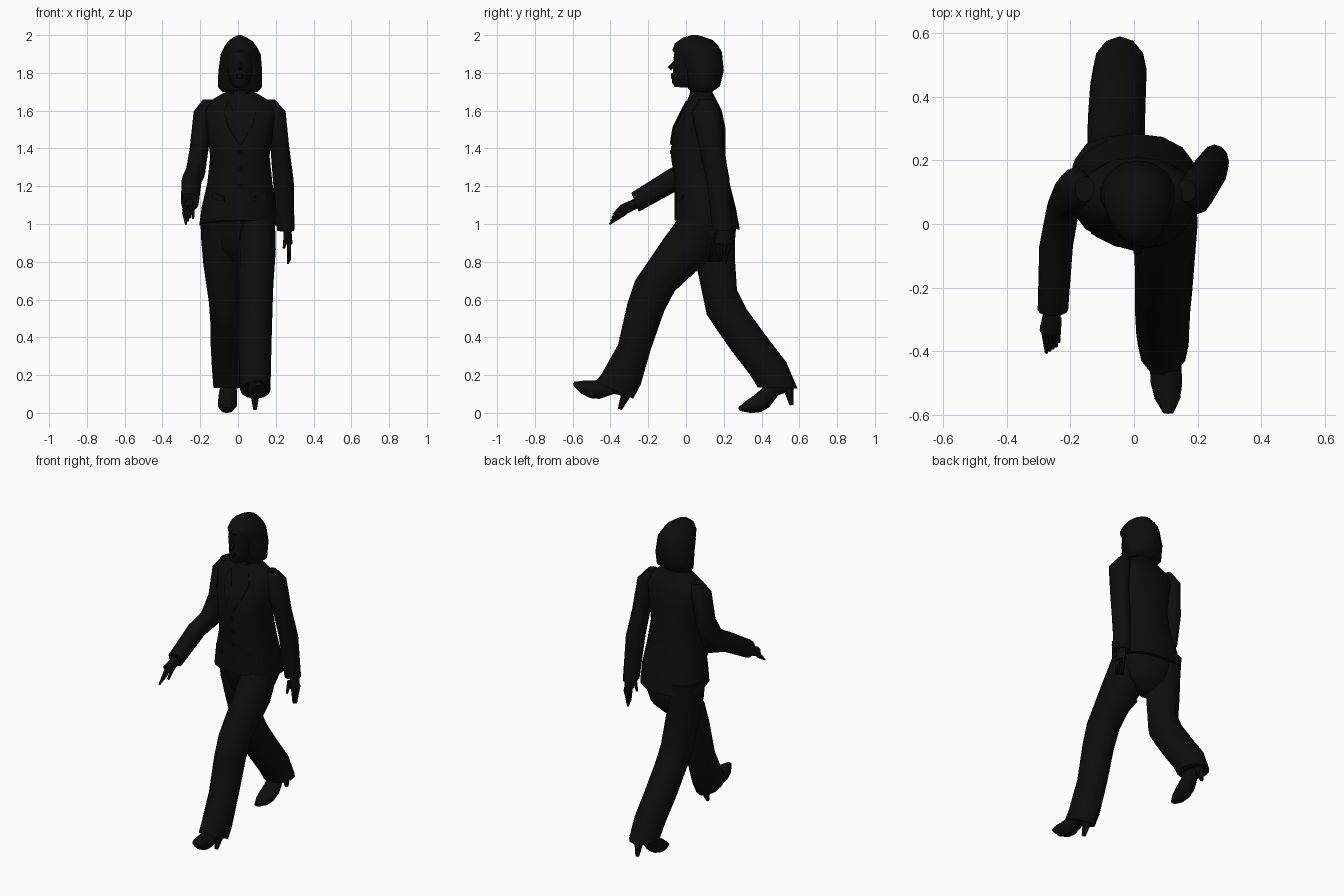
import bpy, bmesh, math
from mathutils import Vector

default_cube = bpy.data.objects.get("Cube")
if default_cube:
    bpy.data.objects.remove(default_cube, do_unlink=True)

# One near-black colour covers the whole figure
black = bpy.data.materials.new("near_black")
black.use_nodes = True
shade = (.004, .004, .004, 1)
black.diffuse_color = shade
black.node_tree.nodes["Principled BSDF"].inputs["Base Color"].default_value = shade


def finish(name, bm, smooth_angle=math.radians(45)):
    """Turn a bmesh into a named, shaded object."""
    bmesh.ops.recalc_face_normals(bm, faces=bm.faces)
    mesh = bpy.data.meshes.new(name)
    bm.to_mesh(mesh)
    bm.free()
    mesh.materials.append(black)
    obj = bpy.data.objects.new(name, mesh)
    bpy.context.collection.objects.link(obj)
    bpy.ops.object.select_all(action='DESELECT')
    obj.select_set(True)
    bpy.context.view_layer.objects.active = obj
    bpy.ops.object.shade_smooth_by_angle(angle=smooth_angle)
    return obj


def loft(name, rings, sides=12, power=1.0):
    """Skin rings given as front y, front z, back y, back z, centre x, half width."""
    bm = bmesh.new()
    loops = []
    for front_y, front_z, back_y, back_z, centre_x, half_width in rings:
        front = Vector((centre_x, front_y, front_z))
        back = Vector((centre_x, back_y, back_z))
        middle, reach = (front + back) / 2, (front - back) / 2
        loop = []
        for i in range(sides):
            angle = math.tau * i / sides
            c, s = math.cos(angle), math.sin(angle)
            c = math.copysign(abs(c) ** power, c)
            s = math.copysign(abs(s) ** power, s)
            loop.append(bm.verts.new(middle + reach * c + Vector((half_width * s, 0, 0))))
        loops.append(loop)
    for lower, upper in zip(loops, loops[1:]):
        for i in range(sides):
            j = (i + 1) % sides
            bm.faces.new((lower[i], lower[j], upper[j], upper[i]))
    bm.faces.new(loops[0])
    bm.faces.new(loops[-1])
    return finish(name, bm)


def taper(name, start, end, start_radius, end_radius, sides=6):
    """Tapered rod between two points."""
    start, end = Vector(start), Vector(end)
    axis = end - start
    bm = bmesh.new()
    bmesh.ops.create_cone(bm, cap_ends=True, segments=sides, radius1=start_radius,
                          radius2=end_radius, depth=axis.length)
    bm.transform(axis.to_track_quat('Z', 'Y').to_matrix().to_4x4())
    bmesh.ops.translate(bm, verts=bm.verts, vec=(start + end) / 2)
    return finish(name, bm)


# Jacket body, from hem to collar
jacket = loft("jacket", [
    (-.06, 1.02, .285, .97, 0, .205),
    (-.06, 1.10, .265, 1.08, .005, .197),
    (-.06, 1.22, .23, 1.22, .01, .172),
    (-.08, 1.36, .21, 1.36, .01, .157),
    (-.075, 1.50, .21, 1.50, .01, .177),
    (-.02, 1.60, .19, 1.60, .01, .195),
    (.005, 1.65, .165, 1.65, .01, .16),
    (.02, 1.69, .14, 1.70, .01, .085),
], sides=16, power=.85)

# Trousers: pelvis, forward left leg and trailing right leg
loft("pelvis", [
    (.07, .80, .18, .80, 0, .06),
    (.02, .86, .24, .86, 0, .14),
    (-.02, .98, .26, .96, 0, .19),
    (-.03, 1.06, .24, 1.06, 0, .18),
])
loft("left_trouser_leg", [
    (-.04, 1.03, .20, .98, .1, .096),
    (-.12, .92, .12, .81, .1, .1),
    (-.27, .70, -.06, .645, .095, .092),
    (-.31, .58, -.115, .54, .093, .09),
    (-.36, .36, -.185, .34, .09, .087),
    (-.45, .20, -.24, .15, .09, .083),
    (-.48, .165, -.28, .075, .092, .08),
])
loft("right_trouser_leg", [
    (0, 1.04, .27, 1.04, -.1, .1),
    (.02, .92, .26, .92, -.1, .095),
    (.055, .78, .26, .80, -.087, .097),
    (.11, .52, .27, .65, -.062, .092),
    (.17, .43, .32, .55, -.057, .09),
    (.24, .33, .43, .40, -.055, .09),
    (.34, .20, .53, .27, -.05, .088),
    (.38, .135, .59, .13, -.045, .085),
])

# Heeled shoes: one shape, pitched about the toe
shoe_shape = [(0, .01, -.01, .016), (.05, .025, -.045, .042), (.1, .035, -.06, .052),
              (.15, .05, -.055, .052), (.22, .09, -.015, .043), (.31, .06, -.02, .034)]


def shoe(side, toe_y, toe_z, pitch, toe_x, heel_x):
    c, s = math.cos(pitch), math.sin(pitch)

    def place(along, up):
        return toe_y + along * c - up * s, toe_z + along * s + up * c

    length = shoe_shape[-1][0]
    rings = [(*place(a, top), *place(a, sole), toe_x + (heel_x - toe_x) * a / length, width)
             for a, top, sole, width in shoe_shape]
    loft(side + "_shoe", rings, sides=10)
    taper(side + "_heel", (heel_x, *place(.285, 0)), (heel_x, *place(.265, -.09)), .028, .011)


shoe("left", -.595, .155, -.18, .108, .09)
shoe("right", .28, .02, .405, -.062, -.045)

# Sleeves
loft("left_sleeve", [
    (.07, 1.66, .14, 1.66, .165, .03),
    (.03, 1.59, .18, 1.60, .197, .055),
    (.07, 1.40, .20, 1.40, .222, .05),
    (.11, 1.22, .23, 1.24, .24, .055),
    (.14, .97, .25, .96, .253, .046),
])
loft("right_sleeve", [
    (.07, 1.66, .15, 1.66, -.155, .03),
    (.03, 1.59, .18, 1.60, -.183, .052),
    (.02, 1.42, .16, 1.39, -.205, .05),
    (-.02, 1.33, .10, 1.22, -.225, .052),
    (-.10, 1.285, -.04, 1.18, -.245, .053),
    (-.29, 1.165, -.25, 1.065, -.255, .048),
])


# Hands with four fingers and a thumb
def hand(side, palm, knuckles, tips, thumb):
    loft(side + "_palm", palm, sides=8)
    for i, finger in enumerate(("index", "middle", "ring", "little")):
        start = Vector(knuckles[0]).lerp(Vector(knuckles[1]), i / 3)
        end = Vector(tips[0]).lerp(Vector(tips[1]), i / 3)
        taper(f"{side}_{finger}_finger", start, end, .012, .006)
    taper(side + "_thumb", *thumb, .014, .007)


hand("left", [(.17, 1.0, .23, 1.0, .26, .02), (.155, .90, .24, .89, .267, .022)],
     [(.27, .17, .91), (.27, .23, .90)], [(.275, .17, .81), (.265, .21, .79)],
     [(.255, .16, .95), (.243, .15, .87)])
hand("right", [(-.26, 1.14, -.24, 1.09, -.255, .025), (-.35, 1.10, -.32, 1.05, -.265, .032)],
     [(-.25, -.34, 1.09), (-.285, -.32, 1.06)], [(-.245, -.385, 1.05), (-.275, -.405, 1.0)],
     [(-.24, -.30, 1.1), (-.238, -.37, 1.03)])

# Neck, face and nose
loft("neck", [(.02, 1.62, .14, 1.62, .01, .06), (.02, 1.76, .13, 1.76, .01, .052)])
loft("face", [
    (-.06, 1.725, .06, 1.72, .01, .03),
    (-.075, 1.75, .10, 1.74, .01, .05),
    (-.07, 1.80, .13, 1.80, .01, .068),
    (-.068, 1.86, .13, 1.86, .01, .077),
    (-.06, 1.92, .12, 1.92, .01, .075),
])
taper("nose", (.01, -.06, 1.855), (.01, -.088, 1.822), .01, .013)
taper("lips", (.01, -.06, 1.783), (.01, -.08, 1.783), .022, .012)

# Bobbed hair
loft("hair", [
    (.03, 1.70, .14, 1.70, .01, .095),
    (.01, 1.72, .18, 1.73, .01, .12),
    (-.01, 1.80, .20, 1.81, .012, .119),
    (-.04, 1.88, .19, 1.91, .014, .109),
    (-.072, 1.92, .17, 1.945, .014, .09),
    (-.06, 1.955, .14, 1.975, .012, .068),
    (-.02, 1.985, .095, 1.99, .01, .035),
    (.03, 2.0, .06, 2.0, .01, .01),
], sides=14)

# Jacket trim laid on the front surface: lapels, pocket flaps, buttons
bpy.context.view_layer.update()


def on_front(x, z, lift=.004):
    hit, point, normal, _ = jacket.ray_cast(Vector((x, -1, z)), Vector((0, 1, 0)))
    return point + normal * lift if hit else Vector((x, 0, z))


def plate(name, outline, side):
    bm = bmesh.new()
    face = bm.faces.new([bm.verts.new(on_front(.01 + side * x, z)) for x, z in outline])
    bmesh.ops.triangulate(bm, faces=[face])
    bmesh.ops.solidify(bm, geom=bm.faces[:], thickness=.006)
    finish(name, bm)


for label, side in (("left", 1), ("right", -1)):
    plate(label + "_lapel", [(.005, 1.42), (.06, 1.51), (.085, 1.59), (.06, 1.65), (.04, 1.6)], side)
    plate(label + "_pocket_flap", [(.08, 1.12), (.14, 1.13), (.14, 1.16), (.08, 1.15)], side)
for i in range(3):
    spot = on_front(.01, 1.2 + i * .09, 0)
    taper(f"button_{i + 1}", spot, spot + Vector((0, -.006, 0)), .011, .009, sides=8)
